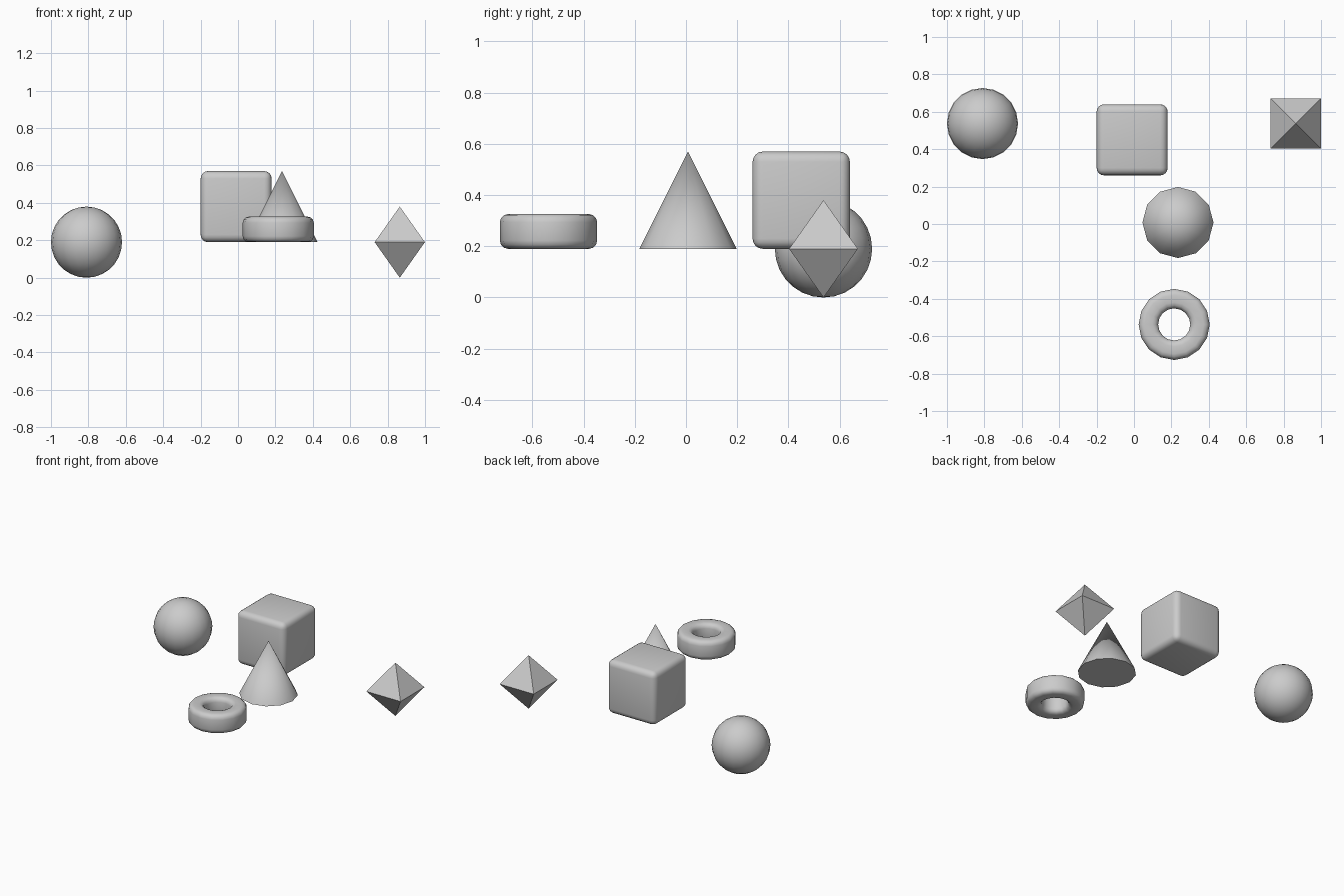
import bpy, math

if "Cube" in bpy.data.objects:
    bpy.data.objects.remove(bpy.data.objects["Cube"])

R = 0.19          # shared half-size of every solid
BASE = 0.19       # underside height of the raised solids


def finish(name, angle=None):
    ob = bpy.context.object
    ob.name = name
    if angle:
        bpy.ops.object.shade_smooth_by_angle(angle=math.radians(angle))
    return ob


def lathe(name, profile, location, sides):
    """Revolve a closed (radius, z) profile around the z axis."""
    n = len(profile)
    verts = [(r * math.cos(a), r * math.sin(a), z)
             for a in (2 * math.pi * i / sides for i in range(sides))
             for r, z in profile]
    faces = [(i * n + j, (i + 1) % sides * n + j,
              (i + 1) % sides * n + (j + 1) % n, i * n + (j + 1) % n)
             for i in range(sides) for j in range(n)]
    mesh = bpy.data.meshes.new(name)
    mesh.from_pydata(verts, [], faces)
    ob = bpy.data.objects.new(name, mesh)
    bpy.context.collection.objects.link(ob)
    ob.location = location
    bpy.ops.object.select_all(action='DESELECT')
    ob.select_set(True)
    bpy.context.view_layer.objects.active = ob
    return finish(name, 50)


# Ball
bpy.ops.mesh.primitive_uv_sphere_add(segments=20, ring_count=14, radius=R,
                                     location=(-0.81, 0.537, R))
finish("ball", 60)

# Rounded cube
bpy.ops.mesh.primitive_cube_add(size=2 * R, location=(-0.01, 0.45, BASE + R))
cube = bpy.context.object
bevel = cube.modifiers.new("rounded_edges", 'BEVEL')
bevel.width = 0.04
bevel.segments = 4
bpy.ops.object.modifier_apply(modifier=bevel.name)
finish("rounded_cube", 40)

# Cone
bpy.ops.mesh.primitive_cone_add(vertices=12, radius1=R, radius2=0, depth=2 * R,
                                location=(0.235, 0.008, BASE + R))
finish("cone", 60)

# Ring: rounded rectangular cross-section, counter-clockwise
inner, outer, height, rad = 0.086, R, 0.136, 0.032
corners = [(outer - rad, rad, -90), (outer - rad, height - rad, 0),
           (inner + rad, height - rad, 90), (inner + rad, rad, 180)]
profile = [(cx + rad * math.cos(math.radians(start + step)),
            cz + rad * math.sin(math.radians(start + step)))
           for cx, cz, start in corners for step in (0, 30, 60, 90)]
lathe("ring", profile, (0.215, -0.537, BASE), 16)

# Octahedron: two flat four-sided pyramids in one closed mesh
ring = [(R * math.cos(a), R * math.sin(a), 0)
        for a in (math.pi / 4 + math.pi / 2 * i for i in range(4))]
faces = [(i, (i + 1) % 4, 4) for i in range(4)] + [((i + 1) % 4, i, 5) for i in range(4)]
mesh = bpy.data.meshes.new("octahedron")
mesh.from_pydata(ring + [(0, 0, R), (0, 0, -R)], [], faces)
octa = bpy.data.objects.new("octahedron", mesh)
octa.location = (0.865, 0.537, R)
bpy.context.collection.objects.link(octa)
